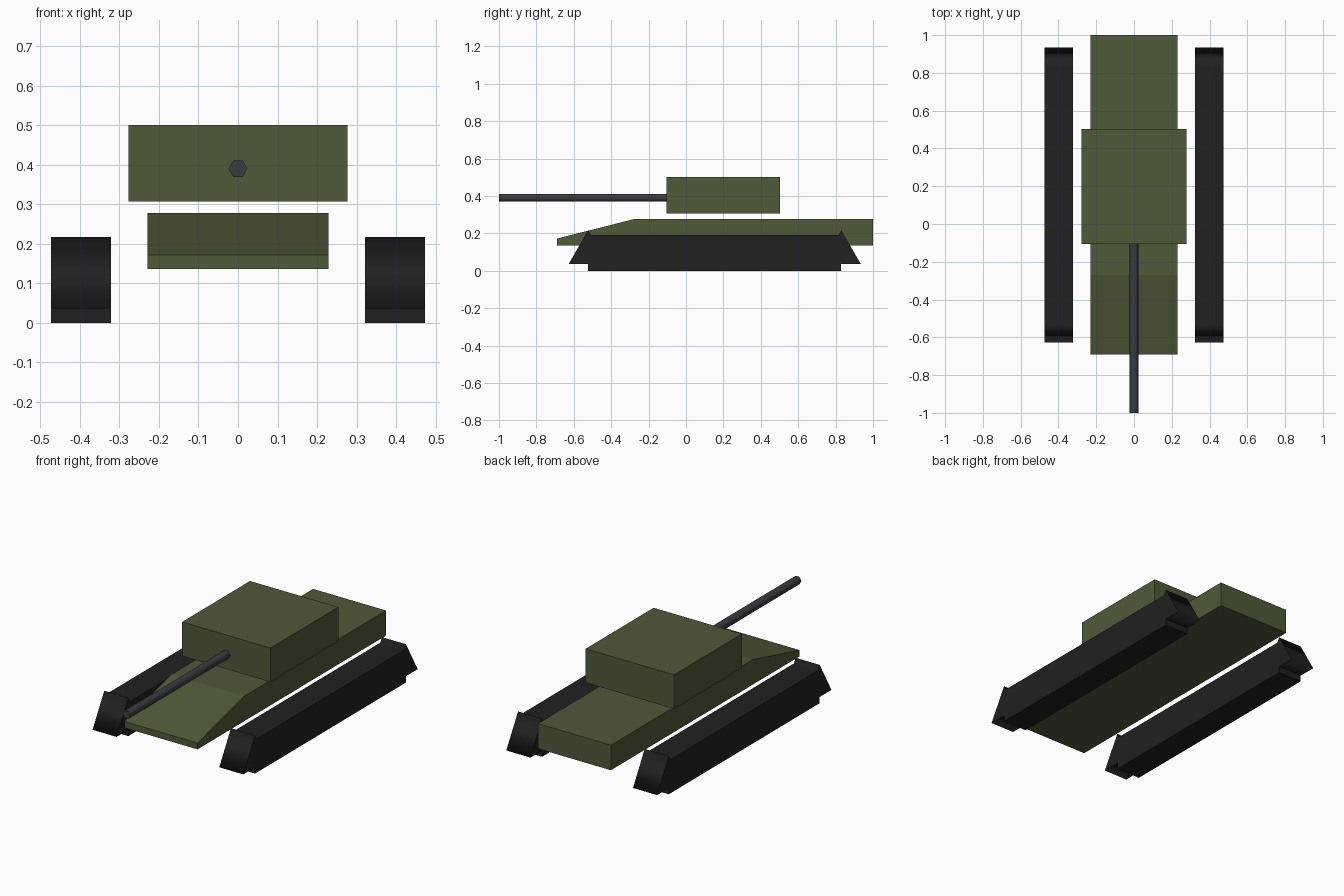
import bpy
import bmesh
import math
from mathutils import Vector

cube = bpy.data.objects.get("Cube")
if cube:
    bpy.data.objects.remove(cube, do_unlink=True)


def make_material(name, color):
    mat = bpy.data.materials.new(name)
    mat.use_nodes = True
    mat.diffuse_color = (*color, 1)
    bsdf = next(n for n in mat.node_tree.nodes if n.type == 'BSDF_PRINCIPLED')
    bsdf.inputs["Base Color"].default_value = (*color, 1)
    return mat


olive = make_material("olive green", (0.08, 0.1, 0.04))
black = make_material("track black", (0.015, 0.015, 0.015))
steel = make_material("gun steel", (0.04, 0.045, 0.05))


def prism(name, points, offset, mat, smooth=False):
    """Extrude a planar outline by offset; smooth rounds the sides but keeps flat caps."""
    bm = bmesh.new()
    cap = bm.faces.new([bm.verts.new(p) for p in points])
    new = bmesh.ops.extrude_face_region(bm, geom=[cap], use_keep_orig=True)["geom"]
    end = next(g for g in new if isinstance(g, bmesh.types.BMFace))
    bmesh.ops.translate(bm, vec=Vector(offset),
                        verts=[v for v in new if isinstance(v, bmesh.types.BMVert)])
    bmesh.ops.recalc_face_normals(bm, faces=bm.faces)
    if smooth:
        for face in bm.faces:
            face.smooth = face not in (cap, end)
        for edge in list(cap.edges) + list(end.edges):
            edge.smooth = False
    mesh = bpy.data.meshes.new(name)
    bm.to_mesh(mesh)
    bm.free()
    mesh.materials.append(mat)
    obj = bpy.data.objects.new(name, mesh)
    bpy.context.collection.objects.link(obj)
    return obj


def side_prism(name, outline, x0, x1, mat, smooth=False):
    """Prism across x from a (y, z) outline."""
    return prism(name, [(x0, y, z) for y, z in outline], (x1 - x0, 0, 0), mat, smooth)


def rectangle(y0, y1, z0, z1):
    return [(y0, z0), (y1, z0), (y1, z1), (y0, z1)]


def polygon(sides, radius, u, v, start):
    angles = [start + math.tau * i / sides for i in range(sides)]
    return [(u + radius * math.cos(a), v + radius * math.sin(a)) for a in angles]


# Hull with sloped nose, and the turret above it
hull = [(-0.69, 0.136), (1, 0.136), (1, 0.278), (-0.27, 0.278), (-0.69, 0.172)]
side_prism("hull", hull, -0.229, 0.229, olive)
side_prism("turret", rectangle(-0.105, 0.503, 0.307, 0.5), -0.277, 0.277, olive)

# Six-sided gun barrel
barrel = polygon(6, 0.024, 0, 0.39, 0)
prism("gun_barrel", [(x, -1, z) for x, z in barrel], (0, 0.92, 0), steel, True)

# Tracks: a long box with a three-sided wheel at each end
for side, sign in (("left", 1), ("right", -1)):
    x0, x1 = sign * 0.322, sign * 0.473
    side_prism(side + "_track", rectangle(-0.523, 0.83, 0, 0.191), x0, x1, black)
    for end, y in (("front", -0.523), ("rear", 0.83)):
        wheel = polygon(3, 0.121, y, 0.096, math.pi / 2)
        side_prism(f"{side}_{end}_wheel", wheel, x0, x1, black, True)
